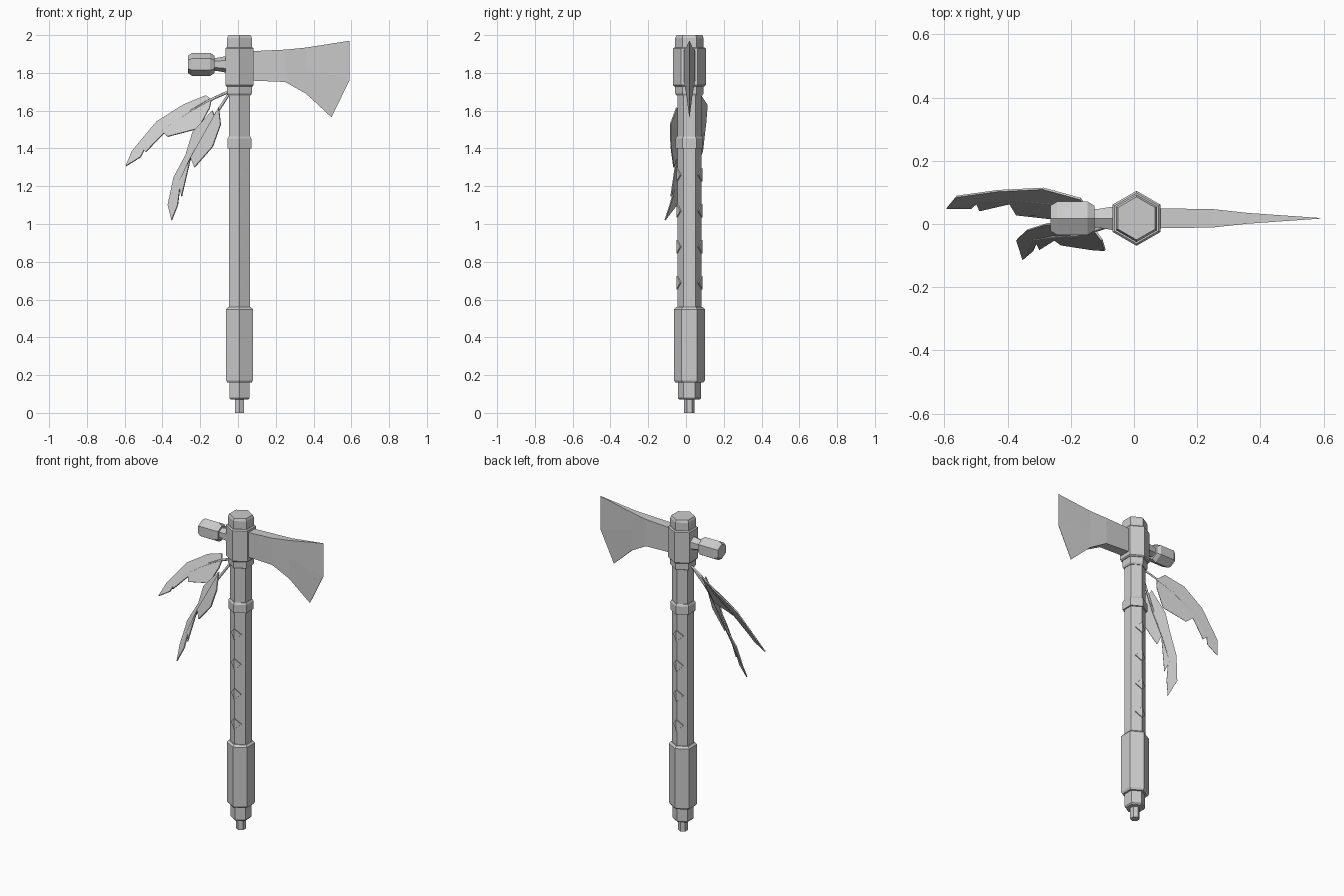
import bpy, bmesh
from math import pi, sin, cos
from mathutils import Vector

if "Cube" in bpy.data.objects:
    bpy.data.objects.remove(bpy.data.objects["Cube"])

CX, CY = 0.008, 0.018      # shaft axis


def make(name, verts, faces):
    me = bpy.data.meshes.new(name)
    me.from_pydata(verts, [], faces)
    bm = bmesh.new()
    bm.from_mesh(me)
    bmesh.ops.recalc_face_normals(bm, faces=bm.faces)
    bm.to_mesh(me)
    bm.free()
    ob = bpy.data.objects.new(name, me)
    bpy.context.collection.objects.link(ob)
    return ob


def loft(name, rings):
    """Skin equal-length rings of points, capped at both ends."""
    n = len(rings[0])
    verts = [p for r in rings for p in r]
    faces = [(i*n+j, i*n+(j+1) % n, (i+1)*n+(j+1) % n, (i+1)*n+j)
             for i in range(len(rings)-1) for j in range(n)]
    faces += [tuple(range(n)), tuple(range(len(verts)-n, len(verts)))]
    return make(name, verts, faces)


def hex_z(name, profile):
    """Hexagonal turning about the shaft: profile of (radius, z)."""
    return loft(name, [[(CX+r*sin(k*pi/3), CY+r*cos(k*pi/3), z) for k in range(6)]
                       for r, z in profile])


def hex_x(name, profile, zc):
    """Hexagonal turning along x: profile of (radius, x)."""
    return loft(name, [[(x, CY+r*sin(k*pi/3), zc+r*cos(k*pi/3)) for k in range(6)]
                       for r, x in profile])


# Shaft and its fittings
hex_z("mouthpiece", [(.028, 0), (.028, .09)])
hex_z("end_cap", [(.054, .07), (.061, .078), (.061, .18)])
hex_z("grip", [(.074, .16), (.082, .172), (.082, .548), (.07, .56)])
hex_z("shaft", [(.063, .54), (.063, 1.75)])
hex_z("band", [(.073, 1.40), (.073, 1.452), (.066, 1.463)])
hex_z("collar", [(.067, 1.68), (.075, 1.69), (.075, 1.74)])
hex_z("head_socket", [(.08, 1.728), (.087, 1.735), (.087, 1.928), (.08, 1.935)])
hex_z("top_cap", [(.075, 1.93), (.075, 1.985), (.068, 2.0)])

# Hammer knob opposite the blade
hex_x("hammer_neck", [(.042, -.05), (.042, -.072), (.034, -.115), (.034, -.14)], 1.845)
hex_x("hammer_knob", [(.046, -.265), (.061, -.243), (.061, -.147), (.046, -.125)], 1.845)

# Blade: stations of (x, top z, middle z, bottom z, half thickness)
rings = []
for x, zt, zm, zb, t in [(.05, 1.914, 1.84, 1.76, .032), (.25, 1.923, 1.84, 1.752, .029),
                         (.36, 1.934, 1.82, 1.69, .017)]:
    rings.append([(x, CY-t, zt), (x, CY-t, zm), (x, CY-t, zb),
                  (x, CY+t, zb), (x, CY+t, zm), (x, CY+t, zt)])
e = .001
edge = [(.59, 1.97), (.59, 1.76), (.495, 1.565)]
rings.append([(x, CY-e, z) for x, z in edge] + [(x, CY+e, z) for x, z in reversed(edge)])
loft("blade", rings)

# Diamond studs folded over the front and back corners of the shaft
for i in range(4):
    z = .69 + .19*i
    for side, s in (("front", -1), ("back", 1)):
        outer = [(0, .069, .036), (.035, .049, 0), (0, .069, -.036), (-.035, .049, 0)]
        v = [(CX+x, CY+s*y, z+h) for x, y, h in outer]
        v += [(CX+x, CY+s*(y-.02), z+h) for x, y, h in outer]
        f = [(0, 1, 2), (0, 2, 3), (4, 6, 5), (4, 7, 6)]
        f += [(k, (k+1) % 4, (k+1) % 4+4, k+4) for k in range(4)]
        make(f"stud_{side}_{i+1}", v, f)


# Feathers: two vanes sharing a rib, with a quill along it
def feather(name, root, rib, outer, inner):
    pts = [Vector(p) for p in rib + outer + inner]
    n, m = len(rib), len(outer)
    vane_a = list(range(n)) + list(range(n+m-1, n-1, -1))
    vane_b = list(range(n-1, -1, -1)) + list(range(len(pts)-1, n+m-1, -1))
    ob = make(name + "_vane", pts, [vane_a, vane_b])
    mod = ob.modifiers.new("thickness", 'SOLIDIFY')
    mod.thickness = .007
    mod.offset = 0
    cu = bpy.data.curves.new(name + "_quill", 'CURVE')
    cu.dimensions = '3D'
    cu.bevel_depth = .008
    cu.bevel_resolution = 0
    cu.use_fill_caps = True
    sp = cu.splines.new('POLY')
    path = [root] + rib[:-1]
    sp.points.add(len(path)-1)
    for k, (pt, p) in enumerate(zip(sp.points, path)):
        pt.co = (*p, 1)
        pt.radius = 1 - .6*k/len(path)
    bpy.context.collection.objects.link(bpy.data.objects.new(name + "_quill", cu))


feather("upper_feather", (-.04, .02, 1.705),
        [(-.14, .04, 1.66), (-.255, .065, 1.595), (-.388, .078, 1.505),
         (-.492, .072, 1.41), (-.593, .05, 1.307)],
        [(-.17, .08, 1.68), (-.287, .112, 1.632), (-.43, .105, 1.542), (-.562, .087, 1.384)],
        [(-.515, .05, 1.355), (-.498, .065, 1.39), (-.488, .043, 1.382), (-.393, .065, 1.48),
         (-.372, .03, 1.463), (-.21, .012, 1.505), (-.15, .025, 1.615)])
feather("lower_feather", (-.04, .01, 1.70),
        [(-.125, -.02, 1.57), (-.18, -.035, 1.475), (-.255, -.04, 1.34),
         (-.322, -.05, 1.195), (-.351, -.112, 1.02)],
        [(-.135, 0, 1.60), (-.24, 0, 1.485), (-.277, 0, 1.363),
         (-.34, -.02, 1.246), (-.371, -.05, 1.10)],
        [(-.319, -.085, 1.10), (-.308, -.06, 1.19), (-.298, -.08, 1.146), (-.25, -.05, 1.352),
         (-.23, -.065, 1.30), (-.134, -.08, 1.41), (-.092, -.083, 1.527), (-.102, -.05, 1.616)])
